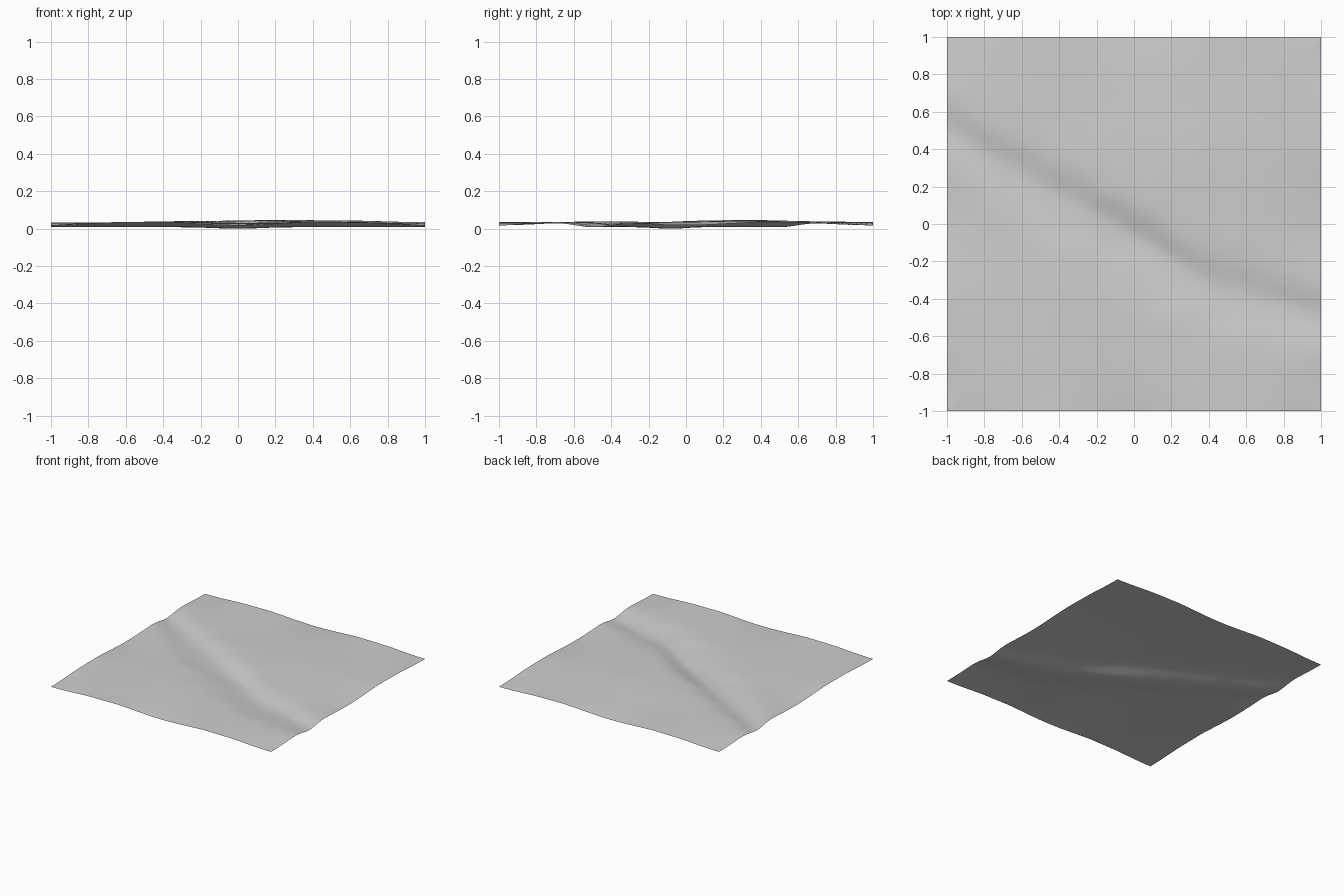
import bpy
import bmesh
import math
from mathutils import Vector, noise

cube = bpy.data.objects.get("Cube")
if cube:
    bpy.data.objects.remove(cube, do_unlink=True)


def bell(distance, width):
    return math.exp(-(distance / width) ** 2)


def valley_line(x):
    # Creek bed meandering diagonally across the ground
    return -0.5 * x - 0.07 * (1 - x * x) - 0.06 * bell(x - 0.4, 0.3)


def height(x, y):
    # Rolling plateau with its highest knoll beyond the creek
    knoll = bell(math.hypot(x - 0.25, y - 0.25), 0.5)
    plateau = 0.036 + 0.01 * knoll

    # Scalloped borders: low at corners and mid-edges
    dip_x = math.cos(math.pi * x) ** 2 * math.exp((abs(y) - 1) / 0.25)
    dip_y = math.cos(math.pi * y) ** 2 * math.exp((abs(x) - 1) / 0.25)
    plateau -= 0.018 * max(dip_x, dip_y)

    # Soft unevenness, fading at the borders
    inside = (1 - x ** 4) * (1 - y ** 4)
    plateau += 0.004 * inside * noise.noise(Vector((x * 3, y * 3, 0.5)))

    # Valley with a steep far bank and a gentler near bank
    offset = y - valley_line(x)
    width = 0.13 if offset > 0 else 0.12 + 0.1 * (1 - x * x)
    width *= 1 + 0.25 * inside * noise.noise(Vector((x * 5, y * 5, 2.5)))
    bed = 0.008 * (1 - bell(math.hypot(x, y + 0.08), 0.2))
    return plateau + (bed - plateau) * bell(offset, width)


# Ground sheet
bm = bmesh.new()
bmesh.ops.create_grid(bm, x_segments=100, y_segments=100, size=1)
for vert in bm.verts:
    vert.co.z = height(vert.co.x, vert.co.y)
for face in bm.faces:
    face.smooth = True
mesh = bpy.data.meshes.new("ground")
bm.to_mesh(mesh)
bm.free()
ground = bpy.data.objects.new("ground", mesh)
bpy.context.collection.objects.link(ground)

# Plain grey surface
grey = bpy.data.materials.new("light_grey")
grey.use_nodes = True
colour = (0.62, 0.62, 0.62, 1)
grey.diffuse_color = colour
grey.node_tree.nodes["Principled BSDF"].inputs["Base Color"].default_value = colour
mesh.materials.append(grey)
